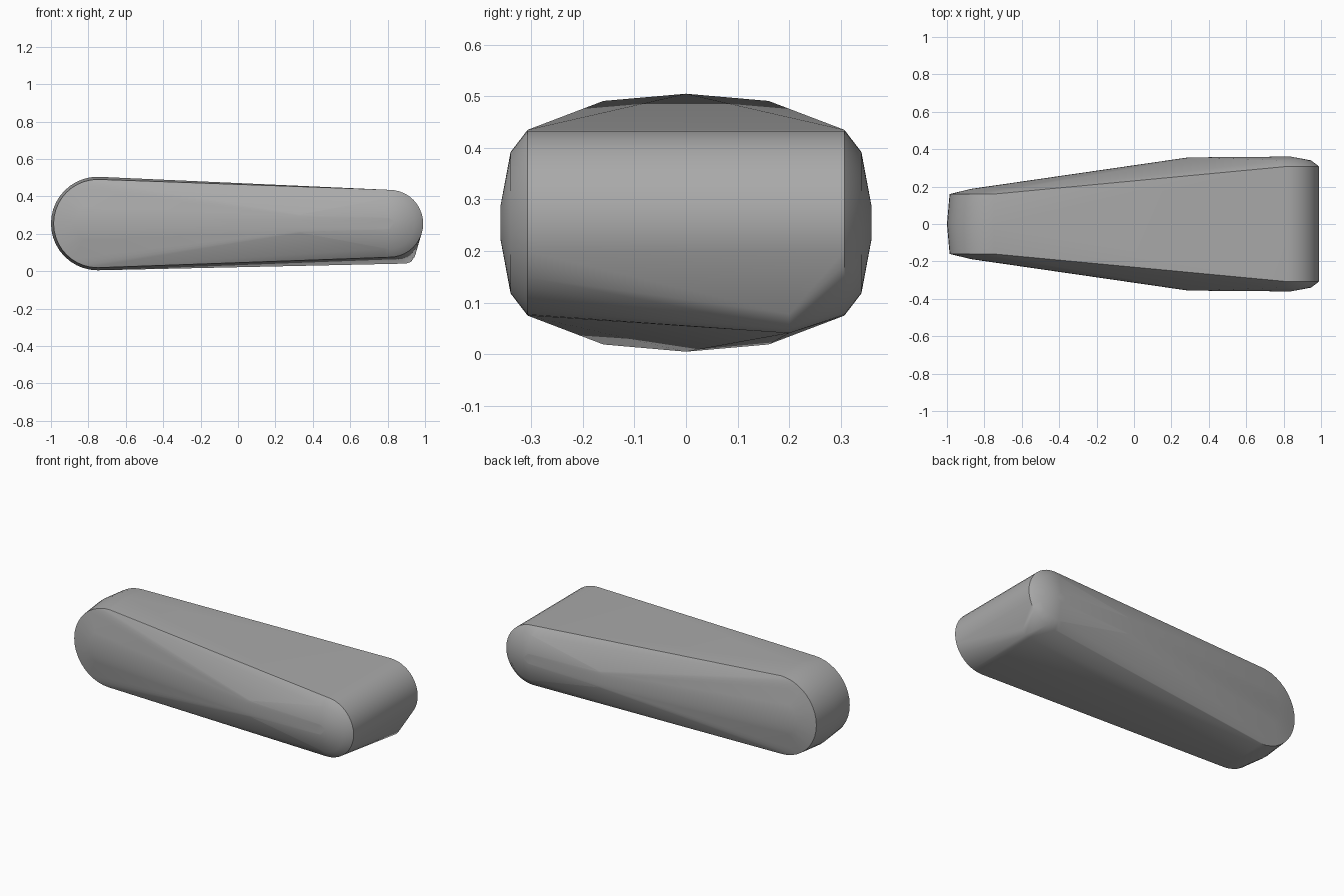
import bpy, bmesh, math

cube = bpy.data.objects.get("Cube")
if cube:
    bpy.data.objects.remove(cube, do_unlink=True)

MID_Z = 0.255
SEGMENTS = 40


def add_ring(bm, x, y, radius):
    """Upright disc outline facing the y axis."""
    for i in range(SEGMENTS):
        a = 2 * math.pi * i / SEGMENTS
        bm.verts.new((x + radius * math.cos(a), y, MID_Z + radius * math.sin(a)))


bm = bmesh.new()

# Large narrow end: slightly crowned roller
add_ring(bm, -0.75, 0, 0.25)
for side in (-1, 1):
    add_ring(bm, -0.75, side * 0.16, 0.236)
    add_ring(bm, -0.76, side * 0.188, 0.11)
    # Small wide end with rounded cheeks
    add_ring(bm, 0.81, side * 0.307, 0.18)
    add_ring(bm, 0.81, side * 0.34, 0.137)
    add_ring(bm, 0.81, side * 0.36, 0.03)
    # Where the flanks start to taper
    add_ring(bm, 0.34, side * 0.356, 0.05)

# Off-centre bulge below the wide end
for x, z in ((0.90, 0.041), (0.925, 0.05), (0.945, 0.078)):
    bm.verts.new((x, 0.2, z))

# Wrap the profiles in one skin
hull = bmesh.ops.convex_hull(bm, input=bm.verts[:])
unused = {v for v in hull["geom_interior"] + hull["geom_unused"]
          if isinstance(v, bmesh.types.BMVert) and not v.link_faces}
bmesh.ops.delete(bm, geom=list(unused), context="VERTS")
bmesh.ops.recalc_face_normals(bm, faces=bm.faces[:])

mesh = bpy.data.meshes.new("tapered_body")
bm.to_mesh(mesh)
bm.free()
body = bpy.data.objects.new("tapered_body", mesh)
bpy.context.collection.objects.link(body)

# Plain grey finish
grey = bpy.data.materials.new("plain_grey")
grey.use_nodes = True
color = (0.4, 0.4, 0.4, 1)
grey.diffuse_color = color
grey.node_tree.nodes["Principled BSDF"].inputs["Base Color"].default_value = color
mesh.materials.append(grey)

bpy.context.view_layer.objects.active = body
body.select_set(True)
bpy.ops.object.shade_smooth_by_angle(angle=math.radians(35))
